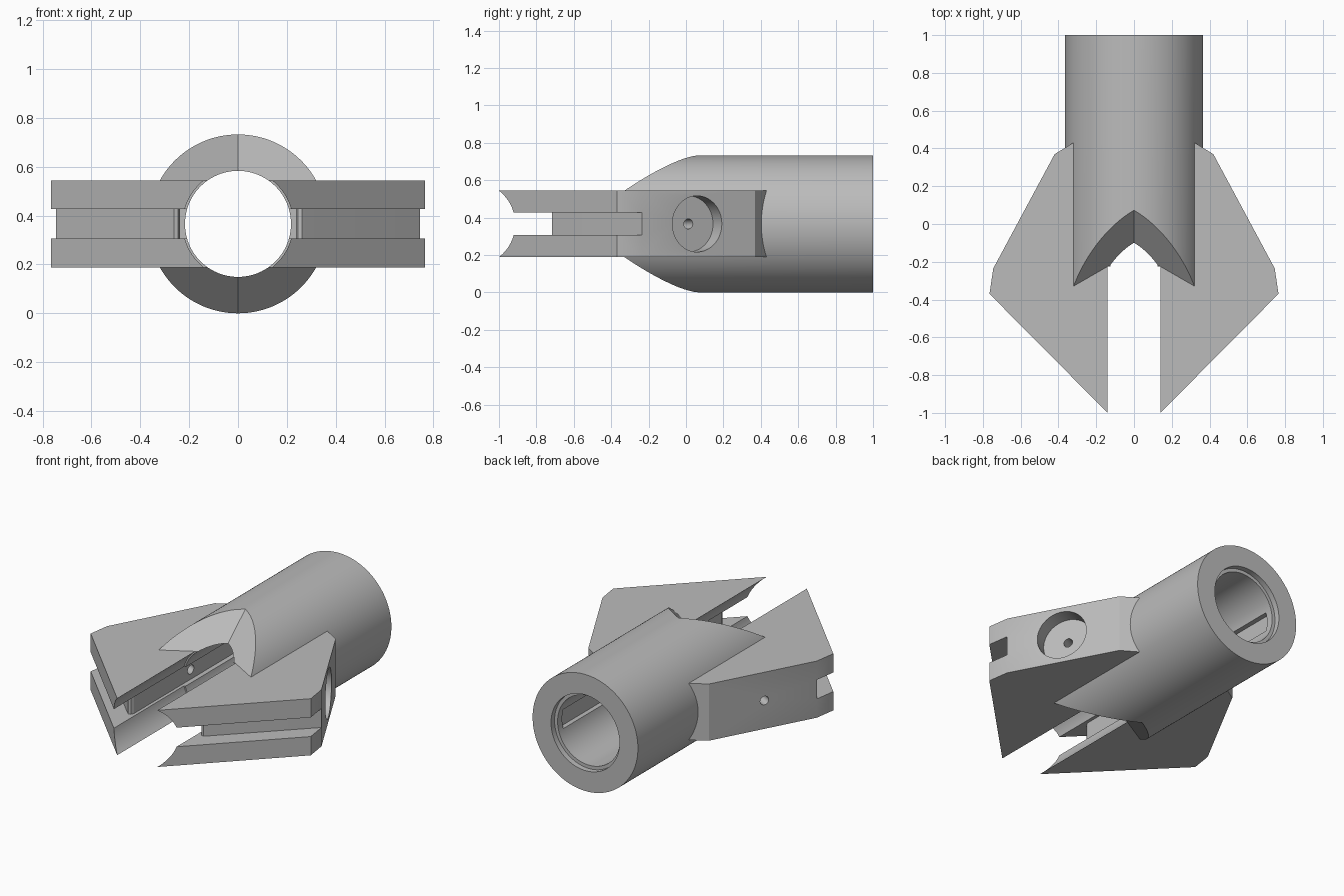
import bpy, bmesh, math
from mathutils import Matrix, Vector

if "Cube" in bpy.data.objects:
    bpy.data.objects.remove(bpy.data.objects["Cube"], do_unlink=True)

MID = 0.366          # height of the tube axis
JAW = 0.178          # half thickness of the jaws
SLOT = 0.06          # half height of the slot

grey = bpy.data.materials.new("plain grey")
grey.use_nodes = True
grey.diffuse_color = (0.5, 0.5, 0.5, 1)
grey.node_tree.nodes["Principled BSDF"].inputs["Base Color"].default_value = (0.5, 0.5, 0.5, 1)


def make(name, bm):
    bmesh.ops.recalc_face_normals(bm, faces=bm.faces)
    mesh = bpy.data.meshes.new(name)
    bm.to_mesh(mesh)
    bm.free()
    mesh.materials.append(grey)
    ob = bpy.data.objects.new(name, mesh)
    bpy.context.collection.objects.link(ob)
    return ob


def rod(name, a, b, r, segments=96):
    a, b = Vector(a), Vector(b)
    turn = (b - a).to_track_quat('Z', 'Y').to_matrix().to_4x4()
    bm = bmesh.new()
    bmesh.ops.create_cone(bm, cap_ends=True, segments=segments, radius1=r, radius2=r,
                          depth=(b - a).length,
                          matrix=Matrix.Translation((a + b) / 2) @ turn)
    return make(name, bm)


def plate(name, outline, half, side):
    bm = bmesh.new()
    face = bm.faces.new([bm.verts.new((side * x, y, MID - half)) for x, y in outline])
    grown = bmesh.ops.extrude_face_region(bm, geom=[face])
    bmesh.ops.translate(bm, vec=(0, 0, 2 * half),
                        verts=[v for v in grown["geom"] if isinstance(v, bmesh.types.BMVert)])
    return make(name, bm)


def tip_cutter(side):
    # Roof-shaped solid that gives the tube its pointed notch
    bm = bmesh.new()
    for x in (-1, 0, 1):
        for h in (-0.8, 0.8):
            for y in (-4, -0.35 + 1.1547 * h - 0.577 * abs(x)):
                bm.verts.new((x, y, MID + side * h))
    bmesh.ops.convex_hull(bm, input=bm.verts)
    return make("tip_cutter", bm)


def combine(body, tool, operation='DIFFERENCE'):
    tool.hide_render = True
    mod = body.modifiers.new(tool.name, 'BOOLEAN')
    mod.operation = operation
    mod.solver = 'EXACT'
    mod.object = tool
    bpy.context.view_layer.objects.active = body
    bpy.ops.object.modifier_apply(modifier=mod.name)
    bpy.data.objects.remove(tool, do_unlink=True)


# Tube with notched front
body = rod("tube_with_jaws", (0, -0.9, MID), (0, 1, MID), MID, 128)
for side in (1, -1):
    combine(body, tip_cutter(side))

# Pair of jaws
jaw_outline = [(0.1, -1.04), (0.765, -0.37), (0.745, -0.235), (0.42, 0.37),
               (0.3, 0.443), (0.1, 0.443)]
for side in (1, -1):
    combine(body, plate("jaw", jaw_outline, JAW, side), 'UNION')

# Bore, wider between the jaws and at the back rim
for start, end, radius in ((-2, 2, 0.217), (-2, -0.225, 0.226), (0.965, 2, 0.238)):
    combine(body, rod("bore", (0, start, MID), (0, end, MID), radius))

# Slot along each jaw's front edge and inner wall
slot_outline = [(0.05, -1.4), (1, -1.4), (1, 0.02), (0.279, -0.701), (0.262, -0.716),
                (0.246, -0.712), (0.238, -0.695), (0.238, 0.92), (0.05, 0.92)]
for side in (1, -1):
    combine(body, plate("slot", slot_outline, SLOT, side))

# Screw hole square to each slanted face, with a head pocket on one side
for side in (1, -1):
    centre = Vector((side * 0.588, 0.06, MID))
    out = Vector((side * 0.88, 0.475, 0))
    combine(body, rod("screw_hole", centre - out * 0.55, centre + out * 0.2, 0.027, 32))
    if side == 1:
        combine(body, rod("head_pocket", centre - out * 0.1, centre + out * 0.2, 0.15, 64))

bpy.ops.object.select_all(action='DESELECT')
body.select_set(True)
bpy.context.view_layer.objects.active = body
bpy.ops.object.shade_smooth_by_angle(angle=math.radians(25))
